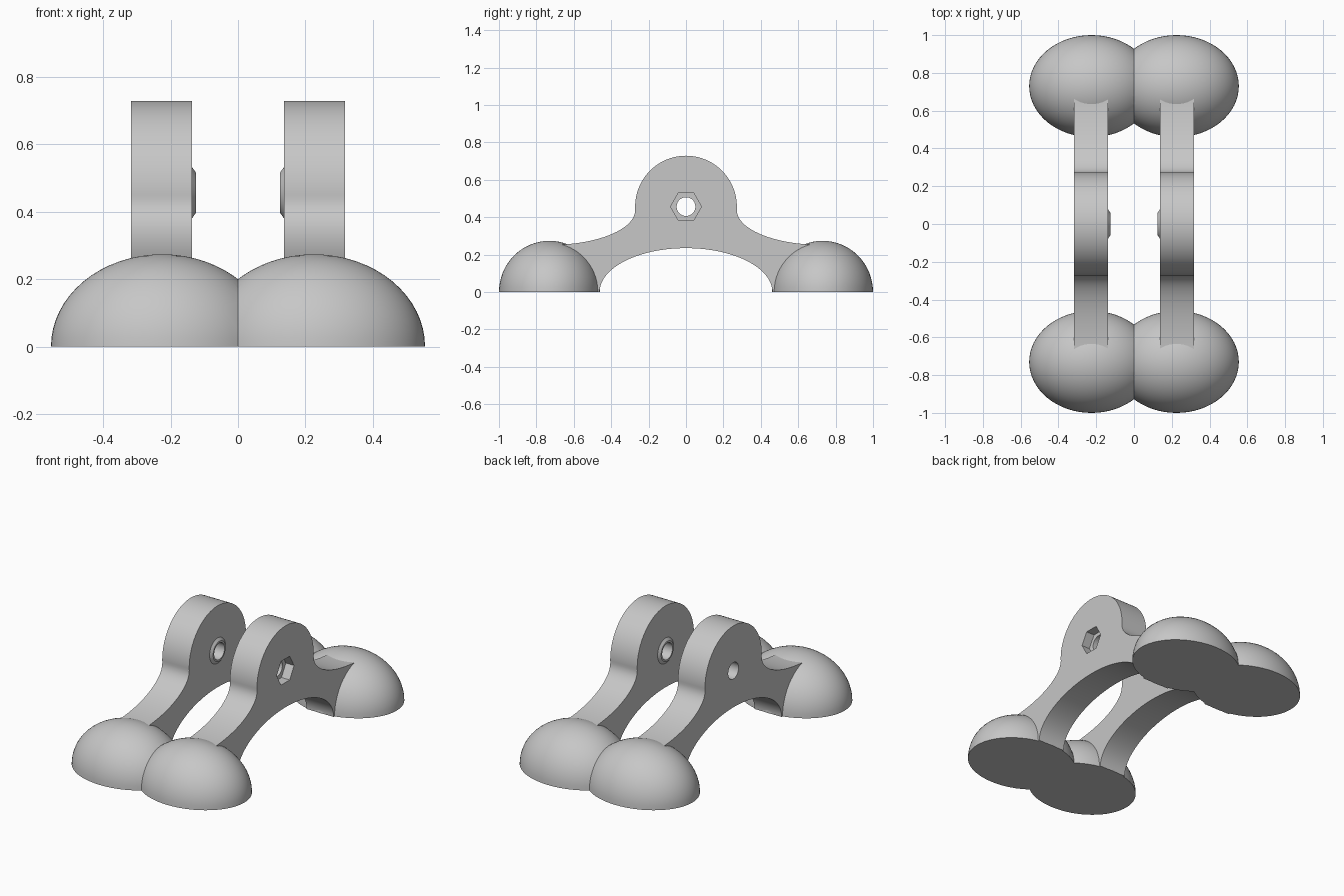
import bpy, bmesh
from math import pi, sin, cos, radians
from mathutils import Matrix

cube = bpy.data.objects.get("Cube")
if cube:
    bpy.data.objects.remove(cube)

grey = bpy.data.materials.new("light grey")
grey.use_nodes = True
COLOUR = (0.57, 0.57, 0.57, 1)
grey.diffuse_color = COLOUR
grey.node_tree.nodes["Principled BSDF"].inputs["Base Color"].default_value = COLOUR

HUB_Z, HUB_R = 0.457, 0.272          # pivot height and rounded hub radius
INNER, OUTER = 0.137, 0.318          # bracket faces along x
FOOT_X, FOOT_Y = 0.225, 0.73


def finish(bm, name):
    bmesh.ops.recalc_face_normals(bm, faces=bm.faces)
    mesh = bpy.data.meshes.new(name)
    bm.to_mesh(mesh)
    bm.free()
    mesh.materials.append(grey)
    obj = bpy.data.objects.new(name, mesh)
    bpy.context.collection.objects.link(obj)
    return obj


def activate(obj):
    bpy.ops.object.select_all(action='DESELECT')
    obj.select_set(True)
    bpy.context.view_layer.objects.active = obj


def arc(cy, cz, ry, rz, start, end, steps):
    angles = [radians(start + (end - start) * i / steps) for i in range(steps + 1)]
    return [(cy + ry * cos(a), cz + rz * sin(a)) for a in angles]


def x_cone(name, sides, r1, r2, x1, x2):
    """Cone or prism along x through the pivot, with a corner pointing up."""
    bm = bmesh.new()
    bmesh.ops.create_cone(bm, cap_ends=True, segments=sides, radius1=r1, radius2=r2, depth=x2 - x1,
                          matrix=Matrix.Translation(((x1 + x2) / 2, 0, HUB_Z)) @ Matrix.Rotation(pi / 2, 4, 'Y'))
    return finish(bm, name)


def combine(obj, tool, operation):
    activate(obj)
    mod = obj.modifiers.new("join", 'BOOLEAN')
    mod.operation, mod.solver, mod.object = operation, 'EXACT', tool
    bpy.ops.object.modifier_apply(modifier=mod.name)
    bpy.data.objects.remove(tool)


def bracket(name, side):
    # Outline: hub, concave shoulder, foot end, arch, and the mirrored half
    half = arc(0, HUB_Z, HUB_R, HUB_R, 90, -4, 32)
    half += arc(FOOT_Y, 0.437, FOOT_Y - HUB_R, 0.185, 180, 270, 28)[1:]
    half += [(FOOT_Y, 0.0)]
    half += arc(0, 0, 0.462, 0.235, 0, 90, 32)
    outline = half + [(-y, z) for y, z in half[-2:0:-1]]
    bm = bmesh.new()
    face = bm.faces.new([bm.verts.new((side * INNER, y, z)) for y, z in outline])
    extruded = bmesh.ops.extrude_face_region(bm, geom=[face])["geom"]
    bmesh.ops.translate(bm, vec=(side * (OUTER - INNER), 0, 0),
                        verts=[v for v in extruded if isinstance(v, bmesh.types.BMVert)])
    obj = finish(bm, name)

    # Tapered spacer boss on the inner face, then the bolt hole
    if side > 0:
        boss = x_cone("boss", 48, 0.060, 0.088, 0.125, 0.145)
    else:
        boss = x_cone("boss", 48, 0.088, 0.060, -0.145, -0.125)
    combine(obj, boss, 'UNION')
    combine(obj, x_cone("hole_cutter", 48, 0.05, 0.05, -0.5, 0.5), 'DIFFERENCE')
    # Hexagonal nut pocket on the left bracket only
    if side > 0:
        combine(obj, x_cone("nut_cutter", 6, 0.083, 0.083, OUTER - 0.055, OUTER + 0.1), 'DIFFERENCE')
    activate(obj)
    bpy.ops.object.shade_smooth_by_angle(angle=radians(25))


def foot_pair(name, end):
    # Half ellipsoid cut at the ground and centre planes, then mirrored
    bm = bmesh.new()
    bmesh.ops.create_uvsphere(bm, u_segments=64, v_segments=32, radius=1,
                              matrix=Matrix.Translation((FOOT_X, end * FOOT_Y, 0)) @ Matrix.Diagonal((0.33, 0.27, 0.274, 1)))
    for normal in ((0, 0, -1), (-1, 0, 0)):
        bmesh.ops.bisect_plane(bm, geom=bm.verts[:] + bm.edges[:] + bm.faces[:], dist=1e-5,
                               plane_co=(0, 0, 0), plane_no=normal, clear_outer=True)
    rim = [e for e in bm.edges if e.is_boundary and all(abs(v.co.z) < 1e-4 for v in e.verts)]
    corners = [v for v in bm.verts if abs(v.co.x) < 1e-4 and abs(v.co.z) < 1e-4]
    rim.append(bm.edges.new(corners))
    bmesh.ops.contextual_create(bm, geom=rim)
    obj = finish(bm, name)
    activate(obj)
    mirror = obj.modifiers.new("mirror", 'MIRROR')
    mirror.use_clip = True
    bpy.ops.object.modifier_apply(modifier=mirror.name)
    bpy.ops.object.shade_smooth_by_angle(angle=radians(30))


bracket("left_bracket", 1)
bracket("right_bracket", -1)
foot_pair("front_feet", -1)
foot_pair("back_feet", 1)
